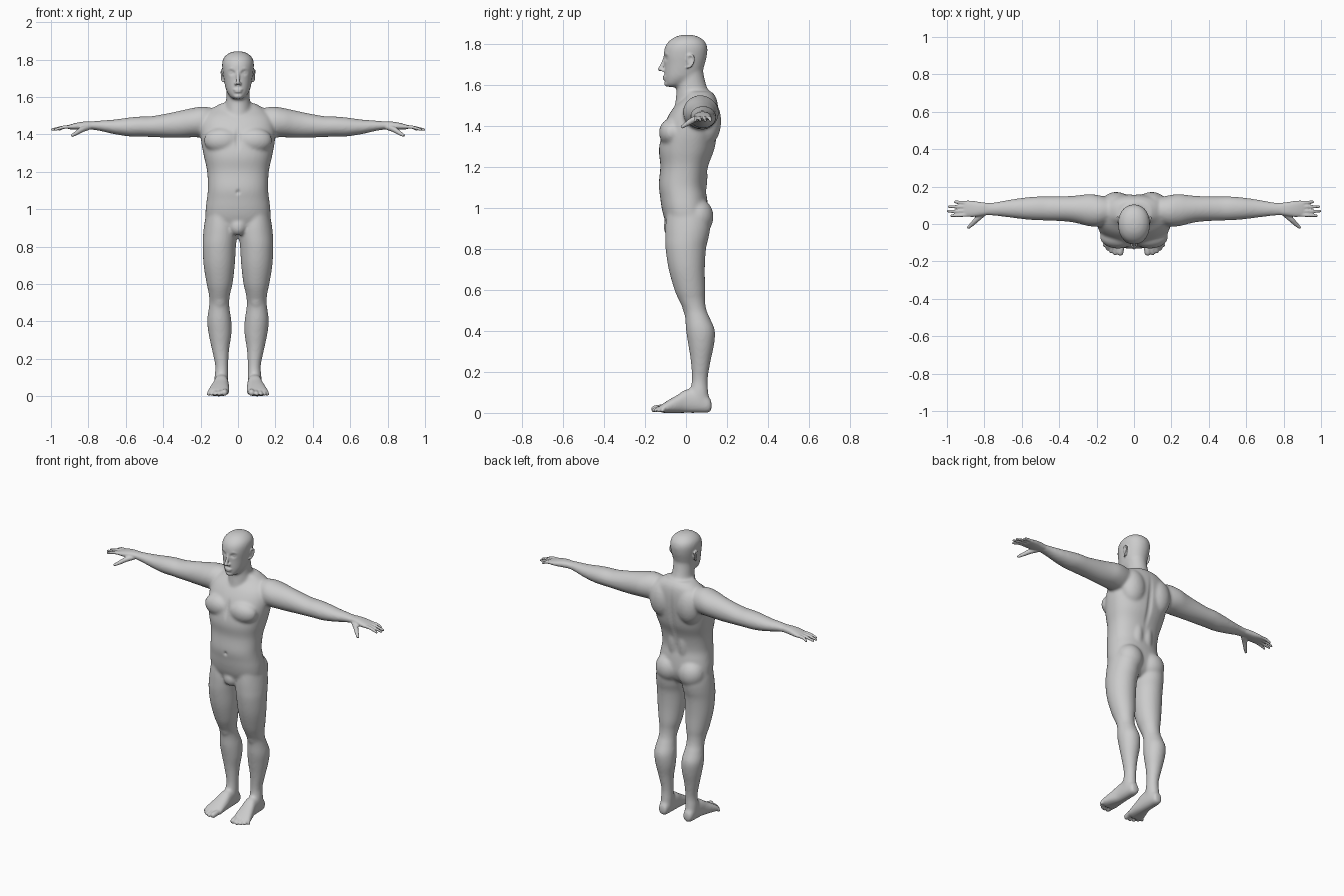
import bpy, bmesh, math
from mathutils import Vector, Matrix

SIDES = (1, -1)


def spline(rows, steps=5):
    """Catmull-Rom through rows of numbers."""
    out = []
    for i in range(len(rows) - 1):
        p0, p1 = rows[max(i - 1, 0)], rows[i]
        p2, p3 = rows[i + 1], rows[min(i + 2, len(rows) - 1)]
        for k in range(steps):
            t = k / steps
            out.append([0.5 * (2 * b + (c - a) * t + (2 * a - 5 * b + 4 * c - d) * t * t
                               + (3 * b - a - 3 * c + d) * t ** 3)
                        for a, b, c, d in zip(p0, p1, p2, p3)])
    return out + [list(rows[-1])]


def loft(bm, axis, rows, s=1, p=2.0, n=40):
    """Skin rows of (position, a0, a1, b0, b1) bounds along an axis."""
    rings = []
    for t, a0, a1, b0, b1 in spline(rows):
        ring = []
        for i in range(n):
            u = 2 * math.pi * i / n
            c, d = math.cos(u), math.sin(u)
            a = (a0 + a1) / 2 + (a1 - a0) / 2 * math.copysign(abs(c) ** (2 / p), c)
            b = (b0 + b1) / 2 + (b1 - b0) / 2 * math.copysign(abs(d) ** (2 / p), d)
            x, y, z = {'x': (t, a, b), 'y': (a, t, b), 'z': (a, b, t)}[axis]
            ring.append(bm.verts.new((x * s, y, z)))
        rings.append(ring)
    for r, q in zip(rings, rings[1:]):
        for i in range(n):
            j = (i + 1) % n
            bm.faces.new((r[i], r[j], q[j], q[i]))
    bm.faces.new(rings[0][::-1])
    bm.faces.new(rings[-1])


def blob(bm, c, r, s=1, sub=3):
    m = Matrix.Translation((c[0] * s, c[1], c[2])) @ Matrix.Diagonal((*r, 1))
    bmesh.ops.create_icosphere(bm, subdivisions=sub, radius=1, matrix=m)


def tube(bm, pts, s=1):
    """Round tube through (x, y, z, radius) points."""
    for x, y, z, r in spline(pts, 10):
        blob(bm, (x, y, z), (r, r, r), s, 2)


def push(bm, c, r, v, s=1):
    """Soft dent or bulge around a point."""
    c = Vector((c[0] * s, c[1], c[2]))
    for vert in bm.verts:
        d = vert.co - c
        q = (d.x / r[0]) ** 2 + (d.y / r[1]) ** 2 + (d.z / r[2]) ** 2
        if q < 1:
            vert.co += Vector((v[0] * s, v[1], v[2])) * (1 - q) ** 2


def fuse(bm, name, voxel, rounds):
    """Merge all volumes into one smoothed skin."""
    bmesh.ops.recalc_face_normals(bm, faces=bm.faces[:])
    me = bpy.data.meshes.new(name)
    bm.to_mesh(me)
    bm.free()
    ob = bpy.data.objects.new(name, me)
    bpy.context.collection.objects.link(ob)
    rem = ob.modifiers.new("skin", 'REMESH')
    rem.mode, rem.voxel_size, rem.use_smooth_shade = 'VOXEL', voxel, True
    smo = ob.modifiers.new("soften", 'SMOOTH')
    smo.factor, smo.iterations = 0.5, rounds
    bpy.context.view_layer.update()
    done = bpy.data.meshes.new_from_object(ob.evaluated_get(bpy.context.evaluated_depsgraph_get()))
    ob.modifiers.clear()
    ob.data = done
    return ob


bm = bmesh.new()

# torso: z, half width, front, back
torso = [(.87, .05, -.06, .06), (.90, .13, -.085, .09), (.95, .170, -.107, .108),
         (1.0, .173, -.119, .108), (1.05, .167, -.126, .102), (1.11, .161, -.133, .094),
         (1.2, .165, -.125, .108), (1.28, .182, -.132, .138), (1.36, .197, -.118, .152),
         (1.43, .20, -.095, .158), (1.49, .185, -.058, .157), (1.535, .14, -.012, .147),
         (1.565, .09, .0, .125)]
loft(bm, 'z', [(z, -w, w, f, b) for z, w, f, b in torso], p=2.3)

# neck and skull
neck = [(1.45, .075, -.06, .13), (1.54, .073, -.049, .13), (1.58, .064, -.046, .105),
        (1.64, .061, -.04, .088), (1.70, .06, -.02, .08)]
loft(bm, 'z', [(z, -w, w, f, b) for z, w, f, b in neck])
skull = [(1.587, .022, -.092, -.05), (1.60, .042, -.101, .0), (1.63, .061, -.105, .05),
         (1.66, .07, -.106, .078), (1.70, .077, -.106, .092), (1.74, .083, -.109, .102),
         (1.78, .085, -.103, .104), (1.81, .075, -.084, .091), (1.833, .048, -.05, .06),
         (1.842, .018, -.015, .025)]
loft(bm, 'z', [(z, -w, w, f, b) for z, w, f, b in skull], p=2.15)

leg = [(1.0, .03, .165, -.09, .10), (.92, .008, .18, -.10, .118), (.86, .004, .187, -.102, .112),
       (.80, .011, .189, -.10, .098), (.70, .017, .184, -.085, .092), (.60, .029, .168, -.057, .094),
       (.55, .041, .157, -.036, .093), (.50, .047, .153, -.012, .10), (.46, .044, .158, -.004, .117),
       (.40, .035, .165, .0, .141), (.33, .035, .157, .011, .137), (.25, .047, .140, .023, .12),
       (.16, .052, .122, .028, .106), (.10, .051, .126, .018, .109), (.05, .053, .126, .01, .116)]
foot = [(.125, .07, .106, .018, .05), (.112, .059, .119, .0, .075), (.06, .052, .126, -.002, .11),
        (.0, .049, .131, -.002, .112), (-.04, .047, .143, -.002, .087), (-.08, .046, .156, -.002, .064),
        (-.11, .047, .163, -.002, .045), (-.13, .055, .155, .002, .032)]
arm = [(.10, .02, .13, 1.40, 1.53), (.18, -.012, .152, 1.383, 1.547), (.24, -.012, .160, 1.383, 1.54),
       (.30, .003, .153, 1.38, 1.527), (.36, .013, .149, 1.38, 1.514), (.46, .018, .147, 1.384, 1.496),
       (.52, .02, .147, 1.386, 1.494), (.58, .024, .142, 1.387, 1.489), (.66, .034, .131, 1.399, 1.478),
       (.74, .043, .117, 1.417, 1.472), (.79, .046, .113, 1.424, 1.468), (.83, .046, .114, 1.426, 1.464)]
for s in SIDES:
    loft(bm, 'z', leg, s)
    loft(bm, 'y', foot, s, p=2.4)
    loft(bm, 'x', arm, s)
    blob(bm, (.085, -.07, 1.365), (.098, .062, .07), s)    # chest muscle
    blob(bm, (.095, .10, 1.42), (.085, .072, .12), s)      # shoulder blade
    blob(bm, (.082, .055, .955), (.085, .080, .09), s)     # buttock
    blob(bm, (.098, .015, .515), (.036, .033, .05), s)     # kneecap
    blob(bm, (.035, .075, 1.15), (.035, .03, .12), s)      # lower back
blob(bm, (0, -.072, .905), (.045, .038, .048))             # groin

base = fuse(bm, "trunk", .008, 9)
bm = bmesh.new()
bm.from_mesh(base.data)
bpy.data.objects.remove(base)

# surface dents: breastbone, spine, navel
push(bm, (0, -.12, 1.38), (.022, .06, .09), (0, .008, 0))
push(bm, (0, .14, 1.32), (.025, .07, .25), (0, -.008, 0))
push(bm, (0, -.13, 1.09), (.016, .03, .018), (0, .010, 0))

# face: nose, lips, chin
tube(bm, [(0, -.103, 1.733, .008), (0, -.114, 1.70, .009), (0, -.126, 1.675, .0115)])
blob(bm, (0, -.104, 1.637), (.025, .0095, .006))
blob(bm, (0, -.103, 1.626), (.021, .010, .006))
blob(bm, (0, -.088, 1.604), (.026, .018, .016))

palm = [(.77, .05, .111, 1.426, 1.467), (.82, .043, .117, 1.424, 1.467), (.86, .038, .123, 1.423, 1.461),
        (.895, .040, .125, 1.425, 1.452), (.912, .05, .118, 1.429, 1.446)]
# root y, tip y, tip x of each finger; root x, tip x, tip y, radius of each toe
fingers = [(.049, .044, .985), (.070, .068, 1.002), (.092, .093, .998), (.113, .118, .965)]
toes = [(.066, .073, -.153, .0175), (.093, .100, -.157, .0115), (.114, .122, -.147, .011),
        (.132, .141, -.132, .0105), (.148, .157, -.114, .010)]
for s in SIDES:
    push(bm, (.033, -.10, 1.728), (.024, .04, .017), (0, .013, 0), s)      # eye socket
    blob(bm, (.033, -.084, 1.729), (.014, .012, .010), s)                  # eye
    blob(bm, (.012, -.113, 1.669), (.008, .010, .008), s)                  # nostril
    tube(bm, [(.012, -.102, 1.746, .006), (.035, -.096, 1.751, .006), (.052, -.083, 1.745, .005)], s)
    # ear: rim and inner shell
    tube(bm, [(.080, .005, 1.718, .005), (.088, .015, 1.741, .005), (.090, .034, 1.738, .005),
              (.089, .038, 1.715, .005), (.085, .022, 1.688, .006), (.080, .008, 1.683, .006)], s)
    blob(bm, (.080, .02, 1.712), (.007, .016, .028), s)
    # hand
    loft(bm, 'x', palm, s, p=2.4)
    for y0, y1, tip in fingers:
        tube(bm, [(.88, y0, 1.439, .0105), (.93, (y0 + y1) / 2, 1.437, .0098),
                  (tip - .008, y1, 1.424, .0078)], s)
    tube(bm, [(.80, .06, 1.437, .016), (.835, .030, 1.424, .0155), (.865, .0, 1.405, .012),
              (.885, -.018, 1.393, .009)], s)
    # toes
    for x0, x1, y, r in toes:
        tube(bm, [(x0, -.09, .022, r), ((x0 + x1) / 2, (y - .10) / 2, .022, r), (x1, y, r, r)], s)

body = fuse(bm, "human_body", .005, 3)

# rest the soles on the ground
low = min(v.co.z for v in body.data.vertices)
body.data.transform(Matrix.Translation((0, 0, -low)))
body.data.shade_smooth()
